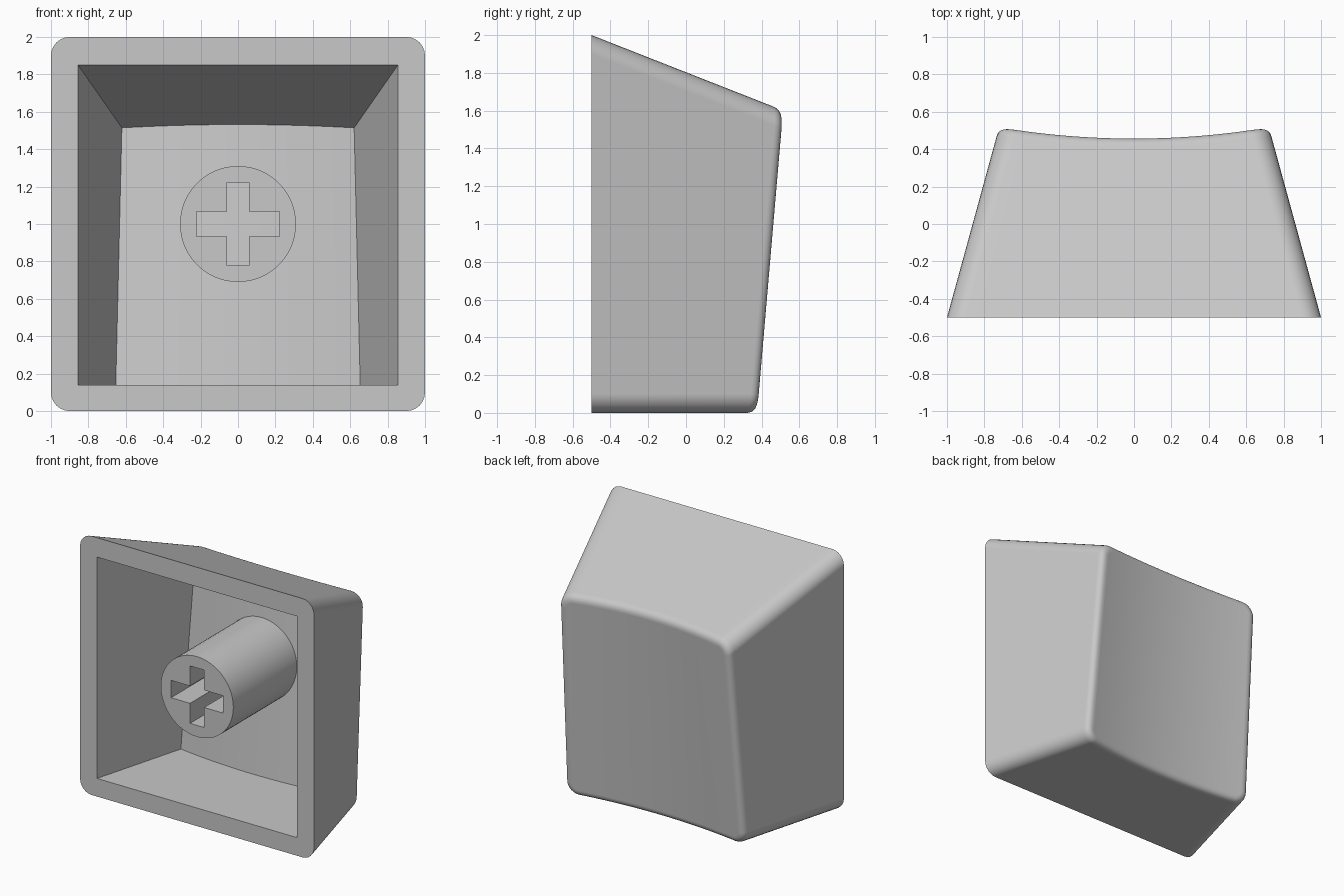
import bpy, bmesh
from math import cos, sin, pi, tau
from mathutils import Vector

if "Cube" in bpy.data.objects:
    bpy.data.objects.remove(bpy.data.objects["Cube"], do_unlink=True)

FRONT = -0.5                  # plane of the open side
SIDE, TOP = 0.274, 0.393      # taper of the side walls and the upper wall
ARC, SPAN = 7, 24             # corner points, divisions across the width

plastic = bpy.data.materials.new("light grey plastic")
plastic.use_nodes = True
grey = (0.58, 0.58, 0.58, 1)
plastic.diffuse_color = grey
plastic.node_tree.nodes["Principled BSDF"].inputs["Base Color"].default_value = grey


def finish(bm, name):
    bmesh.ops.recalc_face_normals(bm, faces=bm.faces)
    mesh = bpy.data.meshes.new(name)
    bm.to_mesh(mesh)
    bm.free()
    obj = bpy.data.objects.new(name, mesh)
    bpy.context.collection.objects.link(obj)
    mesh.materials.append(plastic)
    bpy.ops.object.select_all(action="DESELECT")
    obj.select_set(True)
    bpy.context.view_layer.objects.active = obj
    bpy.ops.object.shade_smooth_by_angle()
    normals = obj.modifiers.new("even shading", "WEIGHTED_NORMAL")
    normals.keep_sharp = True
    return obj


def section(y, w, low, high, r, inset=0):
    """Rounded rectangle of the tapered body at depth y."""
    t = y - FRONT
    w, low, high, r = w - SIDE * t - inset, low + inset, high - TOP * t - inset, max(r - inset, 0)

    def half(z, sign):
        arc = [(cos(a), sin(a)) for a in (pi / 2 * k / (ARC - 1) for k in range(ARC))]
        left = [(-w + r - r * c, z + sign * r * (1 - s)) for c, s in arc]
        flat = [((w - r) * (2 * k / SPAN - 1), z) for k in range(1, SPAN)]
        right = [(-x, h) for x, h in reversed(left)]
        return left + flat + right

    pts = half(low, 1) + half(high, -1)[::-1]
    return [Vector((x, y, z)) for x, z in pts]


def dish(p, base):
    """Depth of the tilted, scooped back surface."""
    return base + 0.09 * p.z + 0.062 * (p.x / 0.72) ** 2


def back_edge(base, shape, inset=0):
    """Outline where the tapered walls meet the scooped back."""
    edge = []
    for i, p in enumerate(section(FRONT, *shape)):
        y = 0.4
        for _ in range(8):
            y = dish(section(y, *shape)[i], base)
        p = section(y, *shape, inset)[i]
        p.y = dish(p, base)
        edge.append(p)
    return edge


# Hollow cap: loops run from the inner back, over the rim, to the outer back
OUTER, INNER = (1, 0, 2, 0.1), (0.855, 0.14, 1.85, 0)
FILLET, STEPS = 0.05, 6
mouth = section(FRONT, *OUTER)
edge = back_edge(0.315, OUTER)
rolled = back_edge(0.315, OUTER, FILLET)
below = [e + (m - e).normalized() * FILLET for e, m in zip(edge, mouth)]
loops = [back_edge(0.172, INNER), section(FRONT, *INNER), mouth]
for k in range(STEPS + 1):
    u = k / STEPS
    loops.append([a * (1 - u) ** 2 + b * 2 * u * (1 - u) + c * u * u
                  for a, b, c in zip(below, edge, rolled)])

bm = bmesh.new()
rings = [[bm.verts.new(p) for p in loop] for loop in loops]
n = len(mouth)
for a, b in zip(rings, rings[1:]):
    for i in range(n):
        j = (i + 1) % n
        bm.faces.new((a[i], a[j], b[j], b[i]))
for ring in (rings[0], rings[-1]):
    for i in range(n // 2 - 1):
        bm.faces.new((ring[i], ring[i + 1], ring[n - 2 - i], ring[n - 1 - i]))
bmesh.ops.remove_doubles(bm, verts=bm.verts, dist=1e-5)
finish(bm, "cap_shell")

# Round stem with a cross-shaped socket, reaching into the back wall
CENTRE, RADIUS, REACH = 1.0, 0.31, 0.222
HALF_W, HALF_H = 0.06, 0.067
quarter = [(REACH, HALF_H), (HALF_W, HALF_H), (HALF_W, REACH)]
cross = []
for sx, sz in ((1, 1), (-1, 1), (-1, -1), (1, -1)):
    corner = [(sx * x, sz * z) for x, z in quarter]
    cross += corner if sx * sz > 0 else corner[::-1]
circle = [(RADIUS * cos(tau * k / 64), RADIUS * sin(tau * k / 64)) for k in range(64)]

bm = bmesh.new()
for outline in (circle, cross):
    vs = [bm.verts.new((x, FRONT, CENTRE + z)) for x, z in outline]
    for a, b in zip(vs, vs[1:] + vs[:1]):
        bm.edges.new((a, b))
bmesh.ops.triangle_fill(bm, edges=bm.edges[:], use_beauty=True, normal=(0, -1, 0))
made = bmesh.ops.extrude_face_region(bm, geom=bm.faces[:], use_keep_orig=True)
moved = [g for g in made["geom"] if isinstance(g, bmesh.types.BMVert)]
bmesh.ops.translate(bm, verts=moved, vec=(0, 0.79, 0))
finish(bm, "stem")
